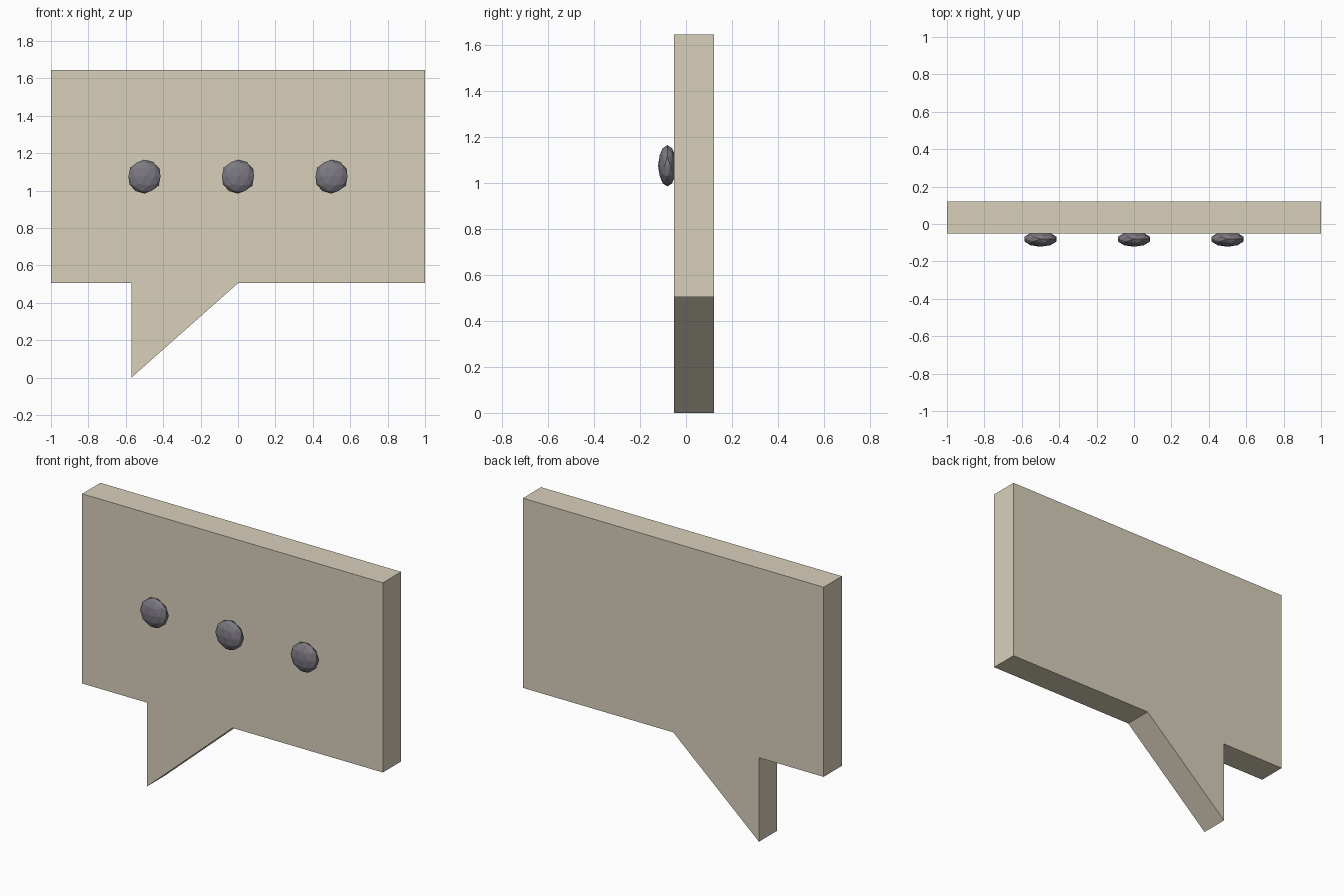
import bpy, bmesh

if "Cube" in bpy.data.objects:
    bpy.data.objects.remove(bpy.data.objects["Cube"])


def material(name, color):
    m = bpy.data.materials.new(name)
    m.diffuse_color = (*color, 1)
    m.use_nodes = True
    m.node_tree.nodes["Principled BSDF"].inputs["Base Color"].default_value = m.diffuse_color
    return m


def add_object(name, bm, mat):
    bmesh.ops.recalc_face_normals(bm, faces=bm.faces)
    mesh = bpy.data.meshes.new(name)
    bm.to_mesh(mesh)
    bm.free()
    mesh.materials.append(mat)
    ob = bpy.data.objects.new(name, mesh)
    bpy.context.collection.objects.link(ob)
    return ob


tan = material("tan", (0.69, 0.63, 0.50))
dark = material("dark", (0.20, 0.19, 0.22))

FRONT, BACK = -0.052, 0.121

# Speech bubble plate with pointed tail, extruded front to back
profile = [(-1, 1.645), (-1, 0.505), (-0.57, 0.505), (-0.57, 0),
           (0, 0.505), (1, 0.505), (1, 1.645)]
bm = bmesh.new()
face = bm.faces.new([bm.verts.new((x, FRONT, z)) for x, z in profile])
ext = bmesh.ops.extrude_face_region(bm, geom=[face], use_keep_orig=True)
moved = [g for g in ext["geom"] if isinstance(g, bmesh.types.BMVert)]
bmesh.ops.translate(bm, verts=moved, vec=(0, BACK - FRONT, 0))
add_object("speech_bubble", bm, tan)

# Three flattened low-poly dots sunk slightly into the front face
for side, x in (("left", -0.5), ("middle", 0), ("right", 0.5)):
    bm = bmesh.new()
    bmesh.ops.create_icosphere(bm, subdivisions=2, radius=0.09)
    dot = add_object(f"{side}_dot", bm, dark)
    dot.location = (x, -0.081, 1.075)
    dot.scale = (1, 0.0405 / 0.09, 1)
